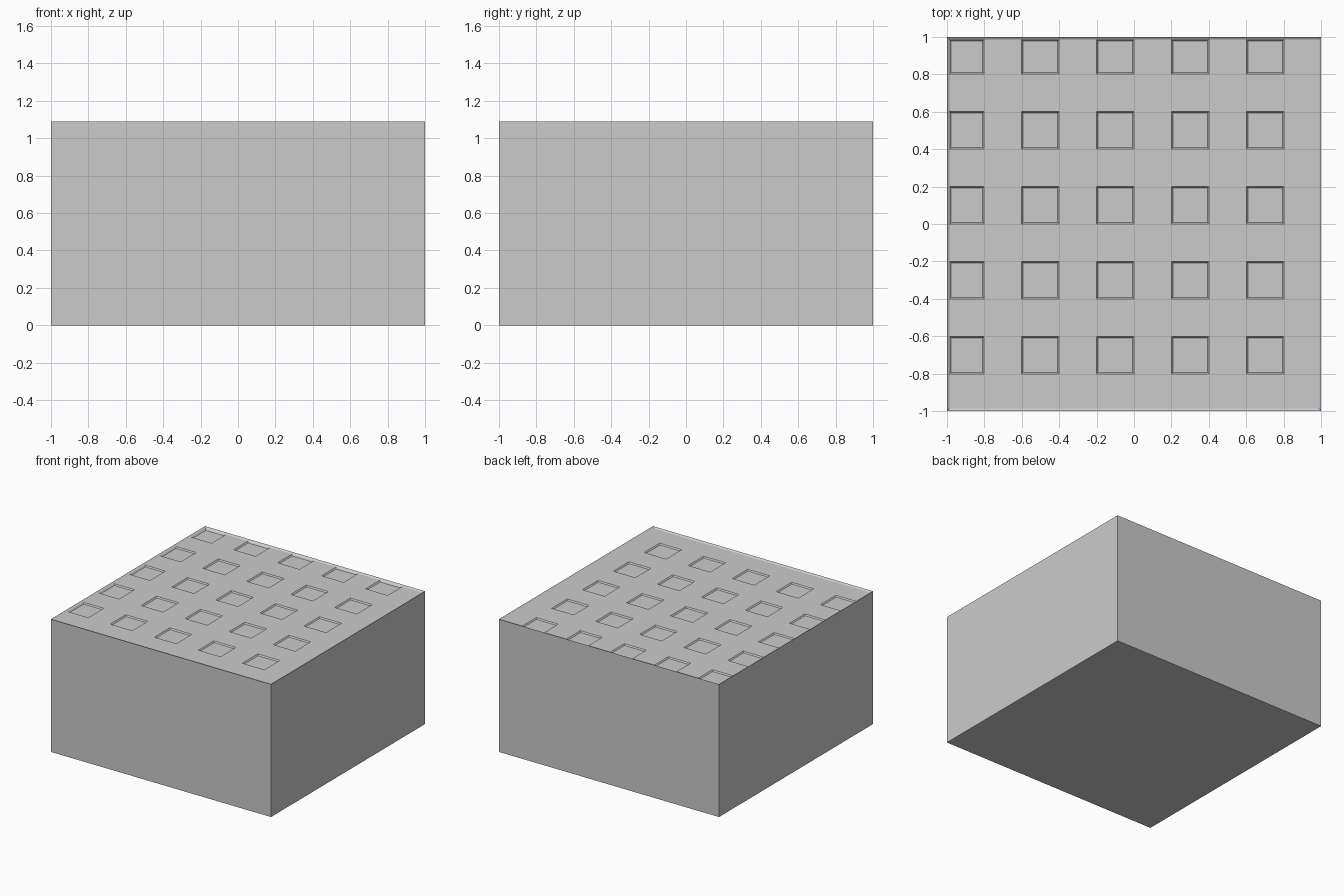
import bpy, bmesh

if "Cube" in bpy.data.objects:
    bpy.data.objects.remove(bpy.data.objects["Cube"])

HEIGHT = 1.09
RIM = 0.015      # width of the raised rim
STEP = 0.01      # drop from the rim to the tray, and from the tray to the pockets

bm = bmesh.new()

# Top sheet, ten by ten cells
bmesh.ops.create_grid(bm, x_segments=10, y_segments=10, size=1.0)
bmesh.ops.translate(bm, verts=bm.verts, vec=(0, 0, HEIGHT))
top = list(bm.faces)

# Side walls and underside
border = [e for e in bm.edges if e.is_boundary]
ext = bmesh.ops.extrude_edge_only(bm, edges=border)["geom"]
low = [g for g in ext if isinstance(g, bmesh.types.BMVert)]
for v in low:
    v.co.z = 0
bmesh.ops.edgeloop_fill(bm, edges=[e for e in bm.edges if e.is_boundary])
bmesh.ops.recalc_face_normals(bm, faces=bm.faces)

# Every second cell in every second row, counted from the back left corner
pockets = []
for f in top:
    c = f.calc_center_median()
    i, j = int((c.x + 1) / 0.2), int((1 - c.y) / 0.2)
    if i % 2 == 0 and j % 2 == 0:
        pockets.append(f)

# Thin rim around the slightly lowered top
bmesh.ops.inset_region(bm, faces=top, thickness=RIM, depth=0, use_even_offset=True)
for v in {v for f in top for v in f.verts}:
    v.co.z = HEIGHT - STEP

# Shallow square pockets
bm.normal_update()
bmesh.ops.inset_individual(bm, faces=pockets, thickness=0.008, depth=-STEP,
                           use_even_offset=True)

mesh = bpy.data.meshes.new("dimpled_block")
bm.to_mesh(mesh)
bm.free()
block = bpy.data.objects.new("dimpled_block", mesh)
bpy.context.collection.objects.link(block)
